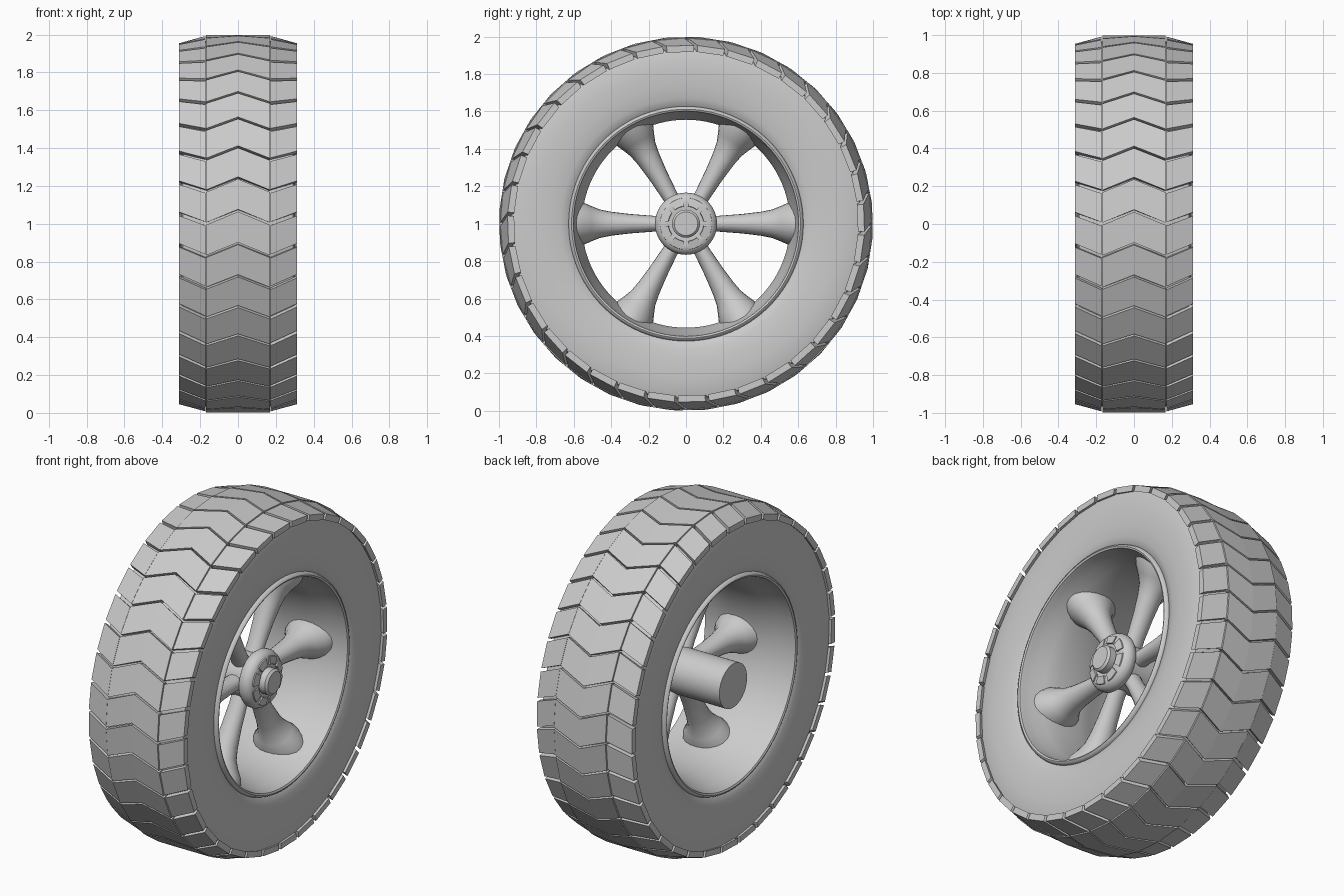
import bpy, bmesh, math
from math import sin, cos, pi, tau
from mathutils import Vector

old = bpy.data.objects.get("Cube")
if old:
    bpy.data.objects.remove(old, do_unlink=True)

grey = bpy.data.materials.new("plain_grey")
grey.use_nodes = True
COLOUR = (0.6, 0.6, 0.6, 1)
grey.diffuse_color = COLOUR
grey.node_tree.nodes["Principled BSDF"].inputs["Base Color"].default_value = COLOUR


def polar(x, r, a):
    """Point around the wheel axis, which runs along x at z = 1."""
    return Vector((x, r * cos(a), 1 + r * sin(a)))


def finish(name, bm, smooth=None):
    bmesh.ops.recalc_face_normals(bm, faces=bm.faces)
    mesh = bpy.data.meshes.new(name)
    bm.to_mesh(mesh)
    bm.free()
    mesh.materials.append(grey)
    ob = bpy.data.objects.new(name, mesh)
    bpy.context.collection.objects.link(ob)
    if smooth:
        bpy.ops.object.select_all(action='DESELECT')
        ob.select_set(True)
        bpy.context.view_layer.objects.active = ob
        bpy.ops.object.shade_smooth_by_angle(angle=math.radians(smooth))
    return ob


def loft(bm, rings, wrap=False):
    """Skin closed rings of points, either into a loop or with end caps."""
    rows = [[bm.verts.new(p) for p in ring] for ring in rings]
    n = len(rows[0])
    pairs = list(zip(rows, rows[1:]))
    if wrap:
        pairs.append((rows[-1], rows[0]))
    else:
        bm.faces.new(rows[0])
        bm.faces.new(rows[-1])
    for a, b in pairs:
        for i in range(n):
            j = (i + 1) % n
            bm.faces.new((a[i], a[j], b[j], b[i]))


def lathe(name, profile, steps=96, wrap=False, smooth=35):
    bm = bmesh.new()
    loft(bm, [[polar(x, r, tau * i / steps) for i in range(steps)]
              for x, r in profile], wrap)
    return finish(name, bm, smooth)


def mirrored(half):
    return half + [(-x, r) for x, r in reversed(half)]


def sector(bm, x0, x1, r0, r1, a0, a1, lead0=0, lead1=0, depth=0.035):
    """Tread block spanning x0..x1, skewed by the lead angle at each end."""
    rings = []
    for d in (0, depth):
        rings.append([polar(x0, r0 - d, a0 - lead0), polar(x0, r0 - d, a1 - lead0),
                      polar(x1, r1 - d, a1 - lead1), polar(x1, r1 - d, a0 - lead1)])
    loft(bm, rings)


# Tyre carcass, a hollow ring with bulging sidewalls
lathe("tyre", mirrored([(0.25, 0.60), (0.28, 0.625), (0.294, 0.67), (0.303, 0.74),
                        (0.305, 0.82), (0.301, 0.89), (0.29, 0.932),
                        (0.165, 0.967)]), wrap=True)

# Rim barrel with a rolled lip on each side
lathe("rim", mirrored([(0.24, 0.63), (0.28, 0.628), (0.297, 0.622), (0.302, 0.612),
                       (0.297, 0.602), (0.27, 0.597), (0.22, 0.59), (0.16, 0.57),
                       (0.08, 0.556)]), wrap=True, smooth=50)

# Tread, four zigzag rows of flat blocks
COUNT = 36
PITCH = tau / COUNT
for side, label in ((1, "left"), (-1, "right")):
    for row, x0, x1, r0, r1, l0, l1, gap in (
            ("centre", 0, 0.168, 1.0, 0.997, 0.07, 0, 0.012),
            ("shoulder", 0.172, 0.312, 0.992, 0.955, 0, 0.055, 0.02)):
        bm = bmesh.new()
        for i in range(COUNT):
            a = i * PITCH
            sector(bm, side * x0, side * x1, r0, r1, a + gap / 2,
                   a + PITCH - gap / 2, l0, l1)
        finish(f"{label}_{row}_tread", bm)

# Six oval spokes, flaring where they meet the rim
bm = bmesh.new()
STATIONS = [(0.08, 0.046, 0.055), (0.17, 0.042, 0.052), (0.30, 0.052, 0.058),
            (0.40, 0.064, 0.068), (0.46, 0.076, 0.08), (0.505, 0.094, 0.105),
            (0.545, 0.112, 0.135), (0.585, 0.118, 0.15)]
for k in range(6):
    a = k * tau / 6
    out, across = Vector((0, cos(a), sin(a))), Vector((0, -sin(a), cos(a)))
    loft(bm, [[Vector((0.06 + d * cos(t), 0, 1)) + out * r + across * (w * sin(t))
               for t in (tau * i / 20 for i in range(20))]
              for r, w, d in STATIONS])
finish("spokes", bm, 40)

# Axle stub through the hub, open to the inner side
lathe("axle", [(-0.31, 0.13), (0.14, 0.13)], 48)

# Rounded hub cap with a raised centre nut
lathe("hub_cap", [(0.105, 0.13), (0.112, 0.152), (0.13, 0.165), (0.155, 0.166),
                  (0.178, 0.156), (0.191, 0.138), (0.195, 0.115), (0.19, 0.085),
                  (0.19, 0.05)], 64)
lathe("centre_nut", [(0.17, 0.075), (0.228, 0.075), (0.24, 0.063)], 32)

# Ring of raised pads on the cap
bm = bmesh.new()
for i in range(8):
    mid = (i + 0.5) * tau / 8
    arc = [mid - 0.28 + 0.14 * j for j in range(5)]
    loft(bm, [[polar(x, r, a) for a in arc] + [polar(x - drop, r2, a) for a in reversed(arc)]
              for x, r, r2, drop in ((0.18, 0.092, 0.142, 0.012),
                                     (0.205, 0.095, 0.138, 0.008))])
finish("cap_pads", bm)
